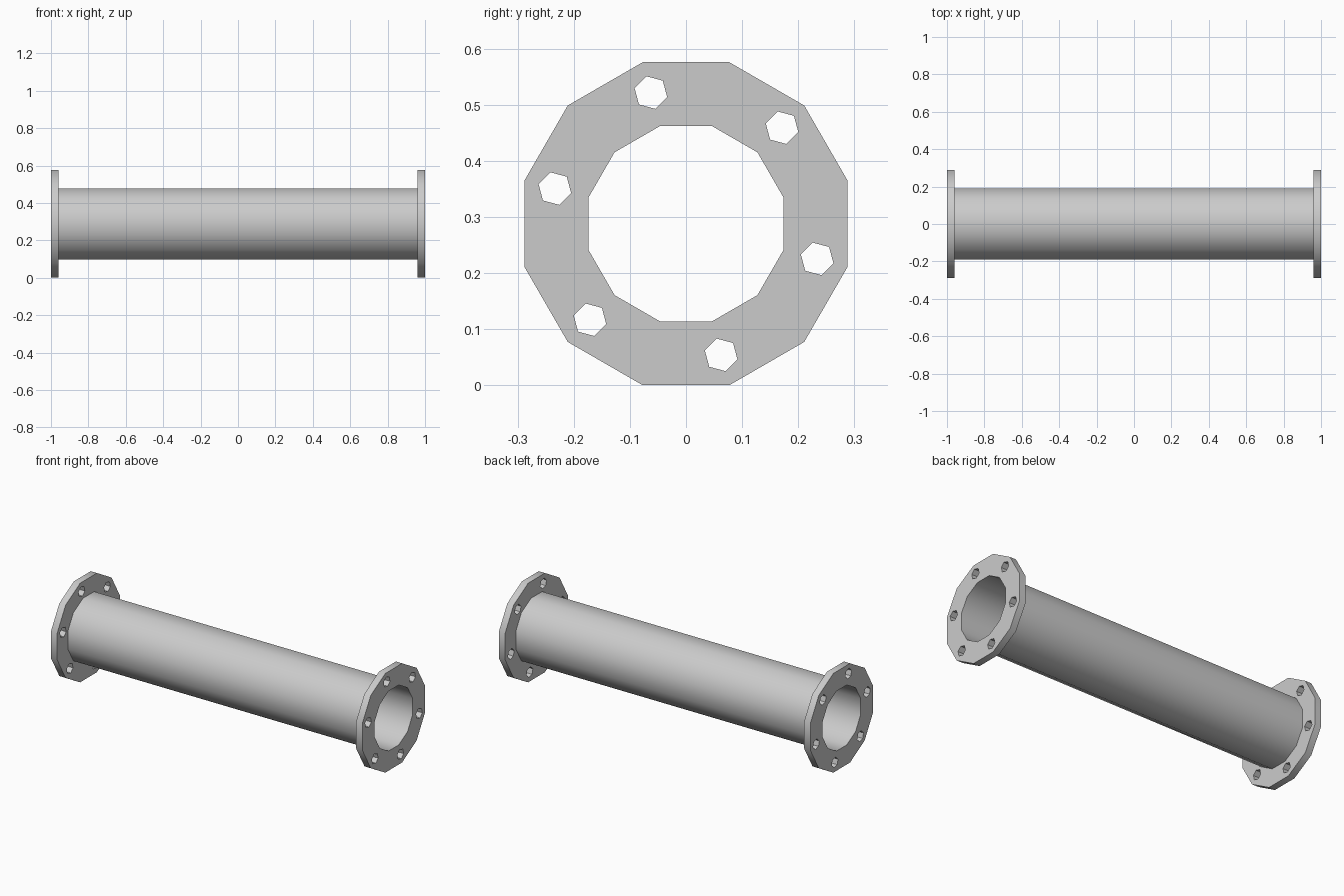
import bpy, bmesh
from math import sin, cos, radians
from mathutils import Vector

if "Cube" in bpy.data.objects:
    bpy.data.objects.remove(bpy.data.objects["Cube"])

CZ = 0.288                    # axis height
STEP = 0.04                   # flange thickness


def ring(n, r, start, cy=0.0, cz=0.0):
    """Regular polygon in the y/z plane."""
    return [(cy + r * cos(radians(start + 360 * i / n)),
             cz + r * sin(radians(start + 360 * i / n))) for i in range(n)]


def plate(name, loops, x0, x1):
    """Fill nested outlines (holes included) and extrude along x."""
    bm = bmesh.new()
    edges = []
    for pts in loops:
        vs = [bm.verts.new((x0, y, z + CZ)) for y, z in pts]
        edges += [bm.edges.new((vs[i - 1], vs[i])) for i in range(len(vs))]
    bmesh.ops.triangle_fill(bm, use_beauty=True, edges=edges, normal=Vector((1, 0, 0)))
    out = bmesh.ops.extrude_face_region(bm, geom=bm.faces[:], use_keep_orig=True)
    moved = [g for g in out["geom"] if isinstance(g, bmesh.types.BMVert)]
    bmesh.ops.translate(bm, verts=moved, vec=(x1 - x0, 0, 0))
    bmesh.ops.recalc_face_normals(bm, faces=bm.faces[:])
    me = bpy.data.meshes.new(name)
    bm.to_mesh(me)
    bm.free()
    ob = bpy.data.objects.new(name, me)
    bpy.context.collection.objects.link(ob)
    bpy.ops.object.select_all(action='DESELECT')
    ob.select_set(True)
    bpy.context.view_layer.objects.active = ob
    bpy.ops.object.shade_smooth_by_angle(angle=radians(35))
    return ob


bore = ring(12, 0.18, 15)

# Pipe between the flanges
plate("pipe", [ring(12, 0.197, 15), bore], -1 + STEP, 1 - STEP)

# Flanges with six hexagonal bolt holes each
bolt_holes = [ring(6, 0.03, 45, 0.242 * cos(radians(a)), 0.242 * sin(radians(a)))
              for a in range(45, 405, 60)]
flange = [ring(12, 0.298, 15), bore] + bolt_holes
plate("left_flange", flange, -1, -1 + STEP)
plate("right_flange", flange, 1 - STEP, 1)
